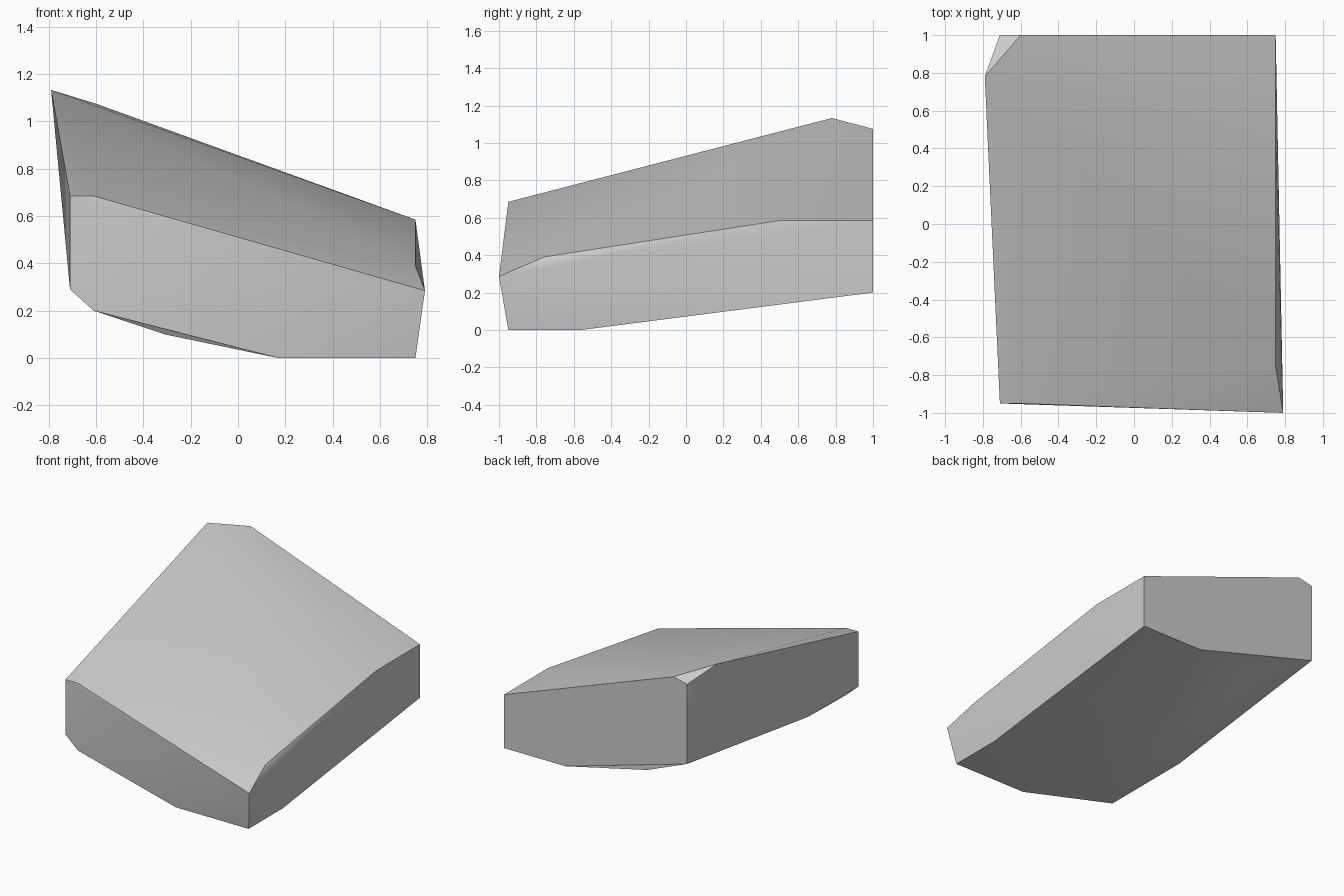
import bpy
import bmesh
import math

# Remove the default object
default_cube = bpy.data.objects.get("Cube")
if default_cube:
    bpy.data.objects.remove(default_cube, do_unlink=True)

# Shared planes of the chiselled block
LEFT, RIGHT = 0.75, -0.71
FRONT, BACK = -0.95, 1.0


def make_material(name, colour):
    material = bpy.data.materials.new(name)
    material.use_nodes = True
    material.diffuse_color = colour
    shader = material.node_tree.nodes["Principled BSDF"]
    shader.inputs["Base Color"].default_value = colour
    return material


def make_chiselled_block(name, corners, material):
    """Wrap corner points in a convex skin and merge its coplanar faces."""
    bm = bmesh.new()
    for corner in corners:
        bm.verts.new(corner)
    bmesh.ops.convex_hull(bm, input=bm.verts[:])
    loose = [vert for vert in bm.verts if not vert.link_faces]
    bmesh.ops.delete(bm, geom=loose, context="VERTS")
    bmesh.ops.dissolve_limit(bm, angle_limit=math.radians(0.5),
                             verts=bm.verts[:], edges=bm.edges[:])
    bmesh.ops.recalc_face_normals(bm, faces=bm.faces[:])
    mesh = bpy.data.meshes.new(name)
    bm.to_mesh(mesh)
    bm.free()
    mesh.materials.append(material)
    block = bpy.data.objects.new(name, mesh)
    bpy.context.collection.objects.link(block)
    return block


# Front face outline, with one corner pulled forward
front_outline = [
    (RIGHT, FRONT, 0.685), (-0.61, FRONT, 0.685), (0.79, -1.0, 0.285),
    (LEFT, FRONT, 0.0), (0.17, FRONT, 0.0),
    (-0.61, FRONT, 0.2), (RIGHT, FRONT, 0.29),
]

# Back face outline
back_outline = [
    (RIGHT, BACK, 1.05), (-0.6, BACK, 1.075), (LEFT, BACK, 0.585),
    (LEFT, BACK, 0.2), (0.26, BACK, 0.2), (RIGHT, BACK, 0.476),
]

# Raised peak and the bends along the two sides
peak = [(-0.79, 0.78, 1.133)]
left_bends = [(LEFT, 0.5, 0.585), (LEFT, -0.76, 0.39), (LEFT, -0.56, 0.0)]
right_bend = [(RIGHT, -0.375, 0.29)]

# Cut corners on the underside
underside_bends = [(-0.31, -0.6, 0.1), (-0.32, 0.9, 0.29)]

stone_grey = make_material("stone_grey", (0.6, 0.6, 0.6, 1.0))
block = make_chiselled_block(
    "stone_block",
    front_outline + back_outline + peak + left_bends + right_bend + underside_bends,
    stone_grey)

# Soft shading across shallow bends, crisp outer edges
bpy.ops.object.select_all(action="DESELECT")
block.select_set(True)
bpy.context.view_layer.objects.active = block
bpy.ops.object.shade_smooth_by_angle(angle=math.radians(30))
